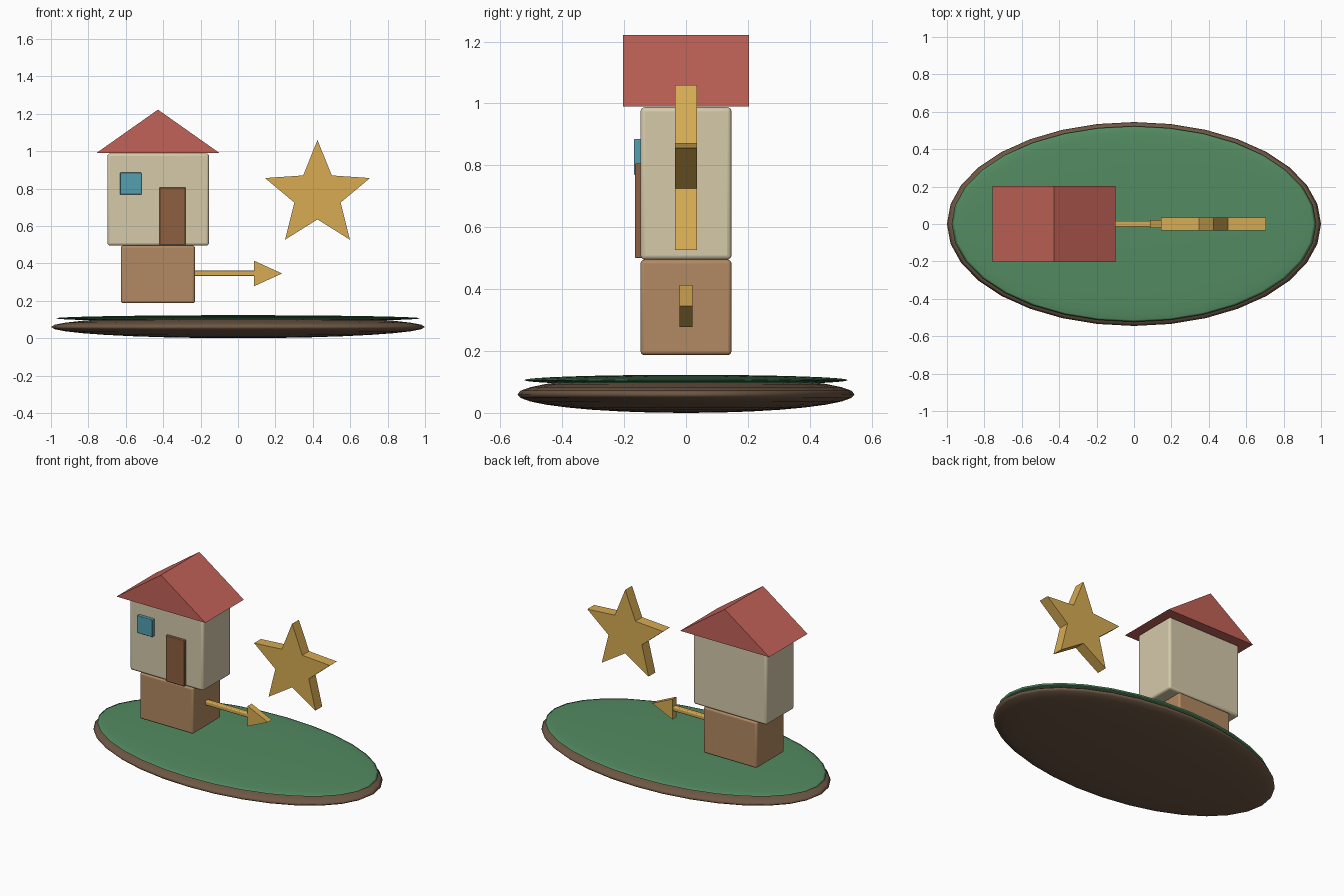
import bpy, bmesh, math

if "Cube" in bpy.data.objects:
    bpy.data.objects.remove(bpy.data.objects["Cube"])


def finish(ob, rgb, bevel=0.0):
    # diffuse colour given as 0-255 display values
    mat = bpy.data.materials.new(ob.name + "_colour")
    mat.diffuse_color = [(c / 255) ** 2.2 for c in rgb] + [1]
    mat.use_nodes = True
    mat.node_tree.nodes["Principled BSDF"].inputs["Base Color"].default_value = mat.diffuse_color
    ob.data.materials.append(mat)
    if bevel:
        mod = ob.modifiers.new("soft_edges", "BEVEL")
        mod.width = bevel
        mod.segments = 3
        bpy.ops.object.select_all(action="DESELECT")
        ob.select_set(True)
        bpy.context.view_layer.objects.active = ob
        bpy.ops.object.shade_smooth_by_angle(angle=math.radians(35))


def make(name, bm):
    me = bpy.data.meshes.new(name)
    bmesh.ops.recalc_face_normals(bm, faces=bm.faces)
    bm.to_mesh(me)
    bm.free()
    ob = bpy.data.objects.new(name, me)
    bpy.context.collection.objects.link(ob)
    return ob


def box(name, x, y, z, rgb, bevel):
    # x, y, z are (min, max) ranges
    bm = bmesh.new()
    bmesh.ops.create_cube(bm, size=1)
    for v in bm.verts:
        for i, (lo, hi) in enumerate((x, y, z)):
            v.co[i] = lo if v.co[i] < 0 else hi
    finish(make(name, bm), rgb, bevel)


def prism(name, points, half_depth, rgb):
    # front-facing (x, z) outline extruded along y
    bm = bmesh.new()
    face = bm.faces.new([bm.verts.new((x, -half_depth, z)) for x, z in points])
    ext = bmesh.ops.extrude_face_region(bm, geom=[face])["geom"]
    verts = [g for g in ext if isinstance(g, bmesh.types.BMVert)]
    bmesh.ops.translate(bm, verts=verts, vec=(0, 2 * half_depth, 0))
    finish(make(name, bm), rgb)


def flat_ellipsoid(name, z, radii, rgb):
    bpy.ops.mesh.primitive_uv_sphere_add(segments=32, ring_count=16, radius=1, location=(0, 0, z))
    ob = bpy.context.object
    ob.name = name
    ob.scale = radii
    bpy.ops.object.transform_apply(location=False, rotation=False, scale=True)
    bpy.ops.object.shade_smooth()
    finish(ob, rgb)


# island
flat_ellipsoid("earth_base", 0.06, (1.0, 0.545, 0.06), (110, 88, 70))
flat_ellipsoid("grass_top", 0.106, (0.975, 0.523, 0.017), (84, 138, 98))

# house
box("lower_storey", (-0.626, -0.23), (-0.147, 0.147), (0.187, 0.495), (176, 136, 98), 0.012)
box("upper_storey", (-0.698, -0.155), (-0.147, 0.147), (0.495, 0.988), (212, 200, 168), 0.014)
prism("roof", [(-0.757, 0.99), (-0.099, 0.99), (-0.428, 1.222)], 0.203, (192, 98, 88))
box("door", (-0.42, -0.281), (-0.165, -0.14), (0.5, 0.806), (140, 96, 66), 0.004)
box("window", (-0.631, -0.516), (-0.168, -0.14), (0.768, 0.885), (84, 158, 175), 0.004)

# arrow sign
gold = (214, 170, 84)
box("arrow_shaft", (-0.24, 0.09), (-0.017, 0.017), (0.333, 0.361), gold, 0.006)
prism("arrow_head", [(0.086, 0.278), (0.236, 0.346), (0.086, 0.414)], 0.021, gold)

# star
star = []
for i in range(10):
    r = 0.13 if i % 2 else 0.295
    a = math.pi / 2 + i * math.pi / 5
    star.append((0.425 + r * math.cos(a), 0.765 + r * math.sin(a)))
prism("star", star, 0.036, gold)
